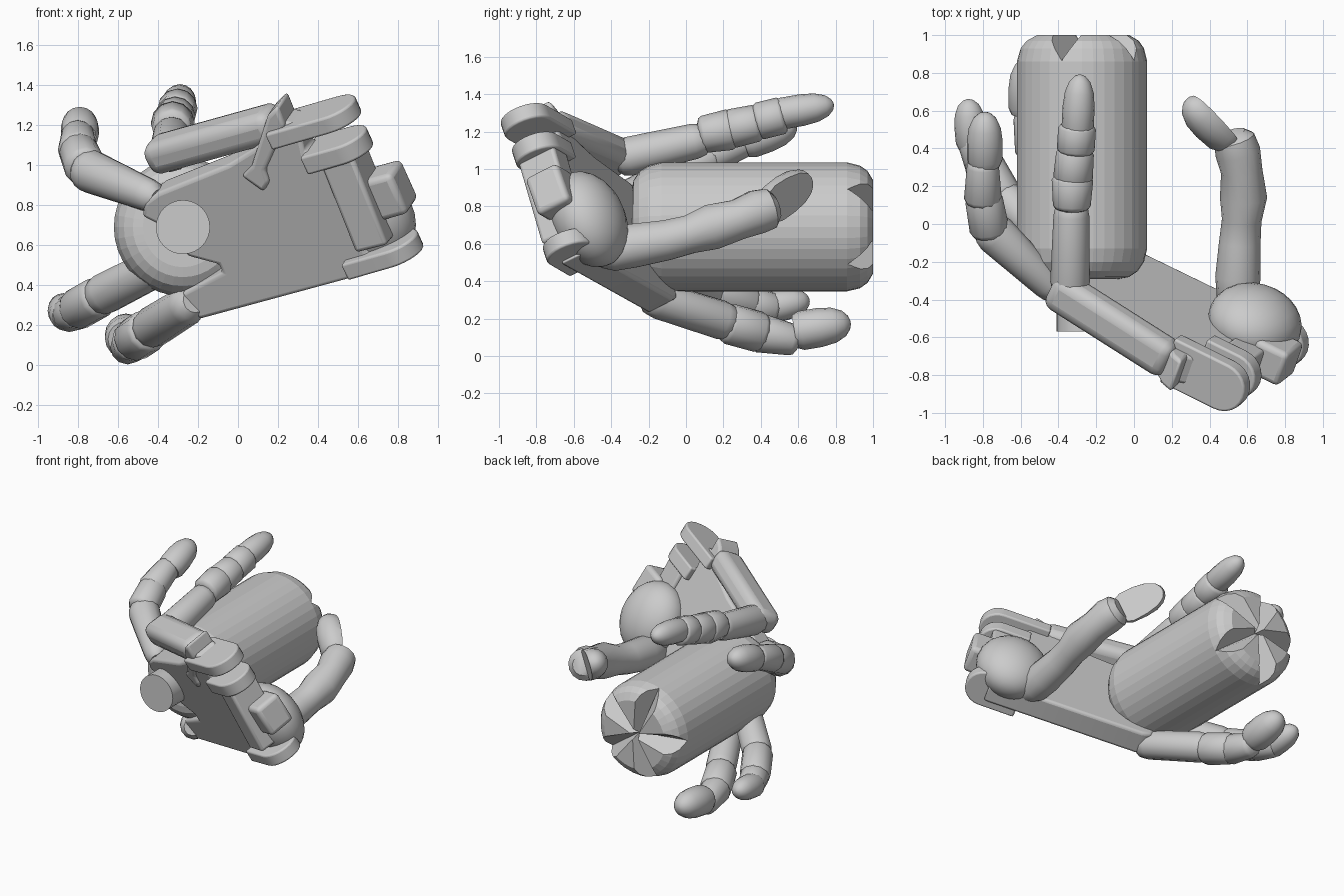
import bpy, bmesh, math
from mathutils import Vector, Matrix

if "Cube" in bpy.data.objects:
    bpy.data.objects.remove(bpy.data.objects["Cube"])

grey = bpy.data.materials.new("plain grey")
grey.use_nodes = True
grey.diffuse_color = (0.6, 0.6, 0.6, 1)
grey.node_tree.nodes["Principled BSDF"].inputs["Base Color"].default_value = (0.6, 0.6, 0.6, 1)

# Palm frame: towards the wrist, out of the palm's back, across the hand
N = Vector((.35, 1, .5)).normalized()
L = Vector((.87, -.43, .251)).normalized()
W = N.cross(L).normalized()


def finish(name, bm, smooth=None, bevel=None):
    bmesh.ops.recalc_face_normals(bm, faces=bm.faces[:])
    mesh = bpy.data.meshes.new(name)
    bm.to_mesh(mesh)
    bm.free()
    mesh.materials.append(grey)
    obj = bpy.data.objects.new(name, mesh)
    bpy.context.collection.objects.link(obj)
    if smooth:
        bpy.ops.object.select_all(action='DESELECT')
        obj.select_set(True)
        bpy.context.view_layer.objects.active = obj
        bpy.ops.object.shade_smooth_by_angle(angle=math.radians(smooth))
    if bevel:
        mod = obj.modifiers.new("soft edge", 'BEVEL')
        mod.width, mod.segments = bevel, 3
    return obj


def loft(bm, rings):
    """Join equal rings of points and cap both ends."""
    rings = [[bm.verts.new(p) for p in ring] for ring in rings]
    for lo, hi in zip(rings, rings[1:]):
        for k in range(len(lo)):
            n = (k + 1) % len(lo)
            bm.faces.new((lo[k], lo[n], hi[n], hi[k]))
    bm.faces.new(rings[0])
    bm.faces.new(rings[-1])


def tube(name, path, sides=12, smooth=40, cut=None):
    """Sweep a round section along (x, y, z, radius) stations."""
    bm = bmesh.new()
    pts = [Vector(p[:3]) for p in path]
    rings = []
    for i, p in enumerate(path):
        axis = (pts[min(i + 1, len(pts) - 1)] - pts[max(i - 1, 0)]).normalized()
        side = axis.cross(Vector((0, 0, 1))).normalized()
        up = side.cross(axis)
        rings.append([pts[i] + p[3] * (side * math.cos(a) + up * math.sin(a))
                      for a in (math.tau * k / sides for k in range(sides))])
    loft(bm, rings)
    if cut:
        normal = Vector(cut).normalized()
        mid = (pts[0] + pts[-1]) / 2 + normal * .03
        res = bmesh.ops.bisect_plane(bm, geom=bm.verts[:] + bm.edges[:] + bm.faces[:],
                                     plane_co=mid, plane_no=normal, clear_outer=True)
        edges = [e for e in res["geom_cut"] if isinstance(e, bmesh.types.BMEdge)]
        bmesh.ops.holes_fill(bm, edges=edges, sides=0)
    return finish(name, bm, smooth)


def rod(name, a, b, shape, **kw):
    """Straight tube from a to b with (fraction, radius) stations."""
    a, b = Vector(a), Vector(b)
    return tube(name, [(*a.lerp(b, t), r) for t, r in shape], **kw)


def capsule(name, a, b, ra, rb, **kw):
    return rod(name, a, b, [(0, ra * .6), (.06, ra * .9), (.15, ra), (.85, rb),
                            (.94, rb * .9), (1, rb * .6)], **kw)


def fingertip(name, a, b, r, **kw):
    return rod(name, a, b, [(0, r * .85), (.12, r), (.45, r), (.7, r * .9),
                            (.88, r * .66), (.97, r * .36), (1, r * .1)], sides=16, **kw)


def slab(name, outline, near, far, bevel=.02):
    """Extrude a front outline (x, z) lying on the slanted palm along its normal."""
    bm = bmesh.new()
    front = [Vector((x, -.35 * x - .5 * z - .155, z)) for x, z in outline]
    loft(bm, [[p + N * d for p in front] for d in (near, far)])
    return finish(name, bm, 35, bevel)


def lug(name, centre, back, r, thick):
    """Round-ended plate standing across the hand; centre is on its upper face."""
    bm = bmesh.new()
    arc = [(r * math.cos(a), r * math.sin(a))
           for a in (math.pi * (k / 12 - .5) for k in range(13))]
    profile = [(-back, -r)] + arc + [(-back, r)]
    loft(bm, [[Vector(centre) + L * u + N * v + W * t for u, v in profile]
              for t in (0, thick)])
    return finish(name, bm, 35, .012)


def block(name, a, b, half_n, half_s, bevel):
    """Bevelled bar from a to b, square to the palm."""
    bm = bmesh.new()
    a, b = Vector(a), Vector(b)
    side = (b - a).cross(N).normalized()
    up = side.cross(b - a).normalized()
    loft(bm, [[p + up * half_n * i + side * half_s * j
               for i, j in ((-1, -1), (1, -1), (1, 1), (-1, 1))] for p in (a, b)])
    return finish(name, bm, 35, bevel)


# Bottle body, neck and the five grooves in its base
cx, cz, R = -.275, .69, .345
shape = [(-.29, .2), (-.28, .25), (-.25, .295), (-.2, .328), (-.13, R),
         (.86, R), (.93, .328), (.97, .3), (1, .25)]
bottle = tube("bottle", [(cx, y, cz, r) for y, r in shape], sides=36, smooth=None)
tube("bottle_neck", [(cx, -.57, cz, .135), (cx, -.2, cz, .135)], sides=32)

bm = bmesh.new()
for k in range(5):
    spin = Matrix.Translation((cx, 0, cz)) @ Matrix.Rotation(math.radians(36 + 72 * k), 4, 'Y')
    loft(bm, [[spin @ Vector(v) for v in ((r, y, 0), (r, 1.02, half), (r, 1.02, -half))]
              for r, half, y in ((0, .025, .94), (.4, .13, .85))])
cutter = finish("groove_cutter", bm)
cutter.hide_render = True
cutter.hide_set(True)
groove = bottle.modifiers.new("grooves", 'BOOLEAN')
groove.object, groove.operation, groove.solver = cutter, 'DIFFERENCE', 'EXACT'
groove.use_self = True

# Palm plate
slab("palm", [(-.28, .36), (-.29, .3), (-.25, .24), (-.18, .23), (.78, .49), (.64, .56),
              (.54, 1.03), (.33, 1.06), (.3, 1.2), (.2, 1.22), (.08, 1.08), (-.05, 1),
              (-.4, .86), (-.47, .81), (-.48, .74), (-.4, .7), (-.25, .54), (-.1, .5),
              (-.08, .46)], 0, .17)
slab("palm_rib", [(.02, .95), (.13, .87), (.16, .92), (.14, .98), (.24, 1.2), (.2, 1.3),
                  (.15, 1.25), (.07, 1.0)], -.02, .17)

# Wrist clevis plates with the block between them
lug("wrist_upper_plate", (.46, -.865, 1.29), .33, .135, .09)
lug("wrist_inner_plate", (.52, -.81, 1.14), .2, .13, .1)
lug("wrist_lower_plate", (.77, -.64, .62), .25, .135, .09)
block("wrist_column", (.51, -.78, 1.1), (.7, -.64, .62), .11, .09, .02)
block("wrist_block", (.7, -.74, .97), (.79, -.67, .77), .1, .1, .03)

# Thumb mound, lying along the palm
bm = bmesh.new()
frame = Matrix((L * .25, N * .19, W * .27)).transposed().to_4x4()
bmesh.ops.create_uvsphere(bm, u_segments=24, v_segments=14, radius=1,
                          matrix=Matrix.Translation((.64, -.52, .73)) @ frame)
finish("thumb_mound", bm, 40)

# Thumb
tube("thumb", [(.56, -.47, .55, .08), (.55, -.4, .56, .11), (.55, -.28, .59, .12),
               (.56, -.1, .62, .11), (.57, .02, .65, .105), (.58, .14, .69, .125),
               (.57, .28, .73, .11), (.55, .38, .77, .12), (.53, .45, .79, .11),
               (.52, .48, .8, .07)], sides=14)
fingertip("thumb_tip", (.5, .46, .8), (.28, .65, .95), .11, cut=(.65, .7, -.2))

# Index finger
block("index_mount", (-.43, -.33, 1.045), (.2, -.73, 1.22), .105, .085, .06)
capsule("index_base", (-.34, -.38, 1.05), (-.33, .12, 1.165), .105, .095)
capsule("index_joint", (-.33, .07, 1.18), (-.325, .26, 1.215), .1, .11)
capsule("index_middle", (-.325, .22, 1.21), (-.31, .4, 1.25), .105, .1)
capsule("index_upper", (-.31, .37, 1.25), (-.3, .53, 1.29), .1, .1)
fingertip("index_tip", (-.3, .48, 1.29), (-.285, .79, 1.345), .085)

# Middle finger
capsule("middle_base", (-.4, -.37, .83), (-.79, 0, .99), .085, .11)
capsule("middle_joint", (-.76, -.06, .98), (-.8, .16, 1.08), .105, .1)
capsule("middle_upper", (-.8, .1, 1.06), (-.8, .34, 1.16), .1, .085)
fingertip("middle_tip", (-.79, .31, 1.14), (-.79, .59, 1.24), .095)

# Ring finger
capsule("ring_base", (-.33, -.2, .53), (-.72, .17, .33), .1, .105)
capsule("ring_joint", (-.68, .12, .35), (-.82, .36, .27), .105, .105)
capsule("ring_upper", (-.79, .3, .28), (-.86, .48, .25), .1, .09)
fingertip("ring_tip", (-.855, .4, .25), (-.88, .66, .3), .085)

# Little finger
capsule("little_base", (-.22, -.22, .32), (-.46, .26, .17), .1, .105)
capsule("little_joint", (-.44, .2, .18), (-.53, .42, .12), .11, .11)
capsule("little_upper", (-.52, .36, .13), (-.56, .6, .08), .105, .085)
fingertip("little_tip", (-.56, .58, .13), (-.56, .88, .18), .105)
